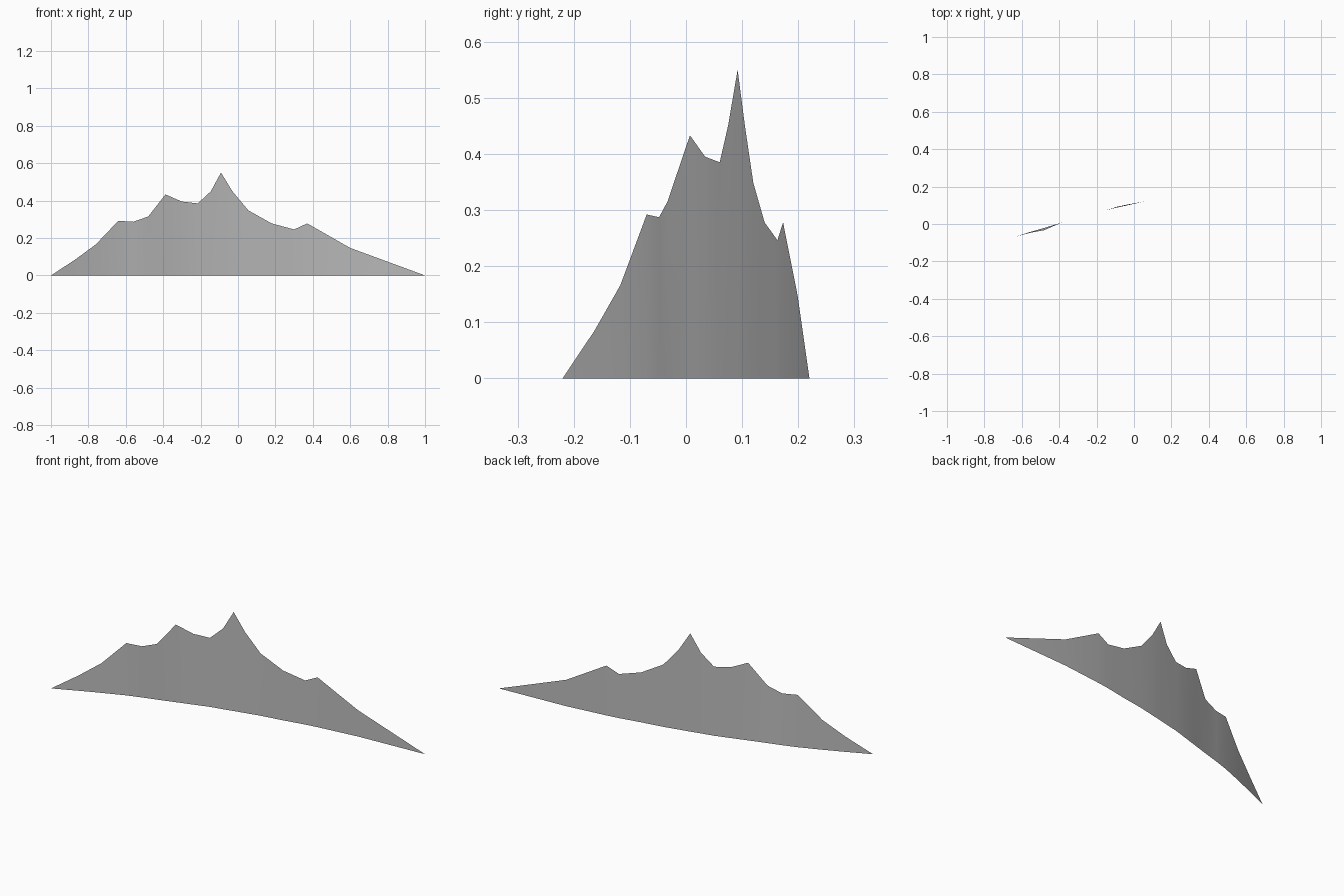
import bpy, bmesh, math

if "Cube" in bpy.data.objects:
    bpy.data.objects.remove(bpy.data.objects["Cube"])

# Ridge line: x, y at the crest, y at the foot, crest height
RIDGE = [
    (-0.87, -0.163, -0.163, 0.085), (-0.76, -0.117, -0.117, 0.166),
    (-0.64, -0.070, -0.070, 0.292), (-0.56, -0.048, -0.044, 0.287),
    (-0.48, -0.033, -0.021, 0.315), (-0.388, 0.007, 0.007, 0.433),
    (-0.30, 0.034, 0.034, 0.395), (-0.215, 0.060, 0.060, 0.385),
    (-0.145, 0.075, 0.075, 0.45), (-0.091, 0.092, 0.088, 0.55),
    (-0.03, 0.105, 0.101, 0.45), (0.055, 0.120, 0.120, 0.348),
    (0.18, 0.140, 0.140, 0.278), (0.30, 0.163, 0.163, 0.246),
    (0.37, 0.173, 0.173, 0.278), (0.60, 0.199, 0.199, 0.147),
]

# Curved upright sheet, tapering to a point at each end
bm = bmesh.new()
left_tip = bm.verts.new((-1, -0.22, 0))
right_tip = bm.verts.new((1, 0.22, 0))
crest = [bm.verts.new((x, yt, z)) for x, yt, yb, z in RIDGE]
foot = [bm.verts.new((x, yb, 0)) for x, yt, yb, z in RIDGE]
bm.faces.new((left_tip, foot[0], crest[0]))
for i in range(len(RIDGE) - 1):
    bm.faces.new((foot[i], foot[i + 1], crest[i + 1], crest[i]))
bm.faces.new((foot[-1], right_tip, crest[-1]))
mesh = bpy.data.meshes.new("mountain_ridge")
bm.to_mesh(mesh)
bm.free()

# Plain grey rock
rock = bpy.data.materials.new("rock_grey")
rock.diffuse_color = (0.5, 0.5, 0.5, 1)
rock.use_nodes = True
rock.node_tree.nodes["Principled BSDF"].inputs["Base Color"].default_value = rock.diffuse_color
mesh.materials.append(rock)

ridge = bpy.data.objects.new("mountain_ridge", mesh)
bpy.context.collection.objects.link(ridge)
bpy.context.view_layer.objects.active = ridge
ridge.select_set(True)
bpy.ops.object.shade_smooth_by_angle(angle=math.radians(30))
